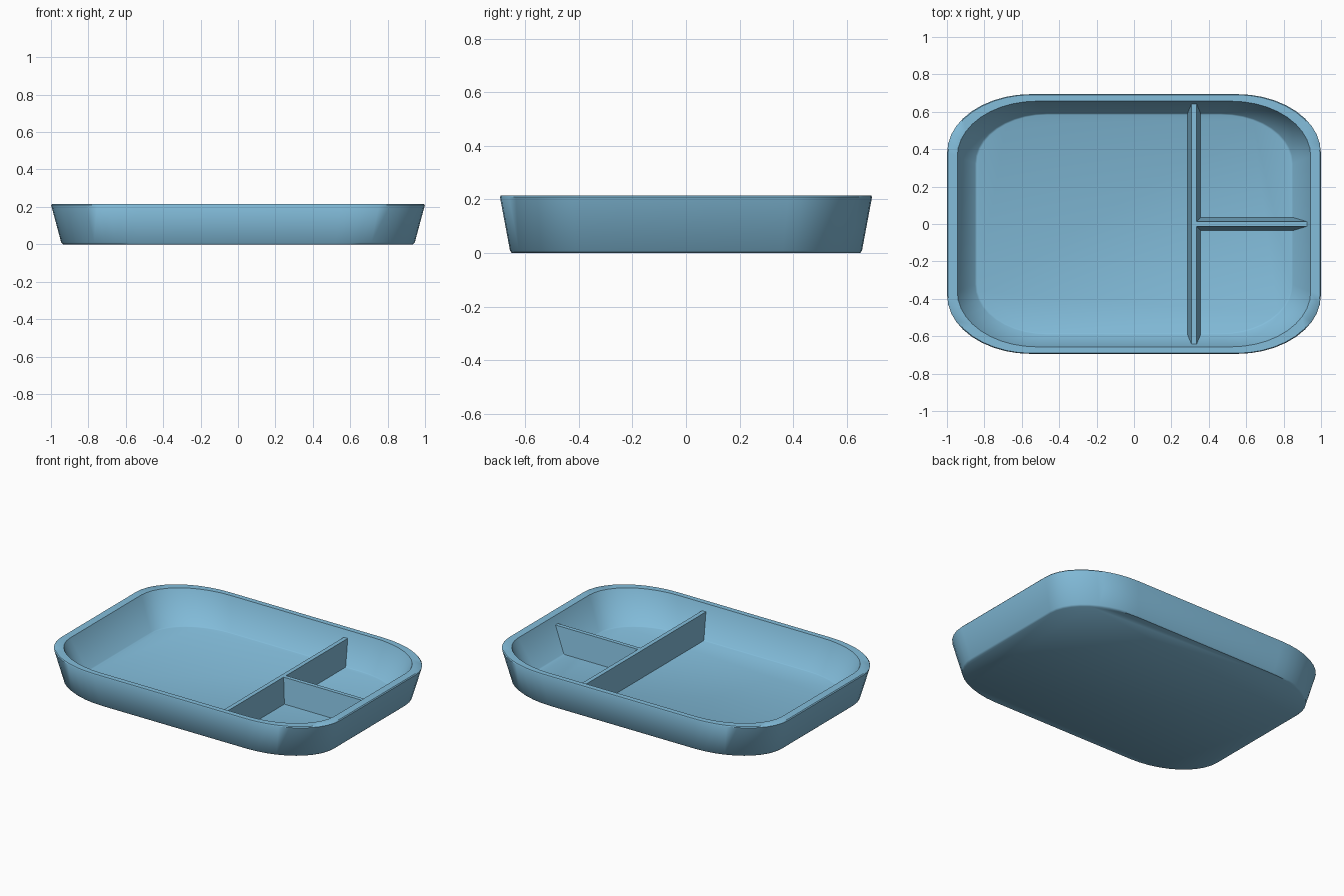
import bpy, bmesh
from math import cos, sin, pi, radians

cube = bpy.data.objects.get("Cube")
if cube:
    bpy.data.objects.remove(cube, do_unlink=True)

DEPTH = 0.695      # half depth for a half width of 1
CORNER = 0.45      # corner radius of the unit outline
STEPS = 10         # segments per corner

blue = bpy.data.materials.new("soft_blue")
blue.use_nodes = True
colour = (0.227, 0.509, 0.708, 1)
blue.diffuse_color = colour
blue.node_tree.nodes["Principled BSDF"].inputs["Base Color"].default_value = colour


def finish(bm, name, angle):
    bmesh.ops.recalc_face_normals(bm, faces=bm.faces)
    mesh = bpy.data.meshes.new(name)
    bm.to_mesh(mesh)
    bm.free()
    mesh.materials.append(blue)
    obj = bpy.data.objects.new(name, mesh)
    bpy.context.collection.objects.link(obj)
    bpy.ops.object.select_all(action='DESELECT')
    obj.select_set(True)
    bpy.context.view_layer.objects.active = obj
    bpy.ops.object.shade_smooth_by_angle(angle=radians(angle))
    return obj


def outline(scale):
    """Rounded rectangle, scaled about the centre."""
    points = []
    for quarter, (sx, sy) in enumerate([(1, 1), (-1, 1), (-1, -1), (1, -1)]):
        for i in range(STEPS + 1):
            a = (quarter + i / STEPS) * pi / 2
            x = sx * (1 - CORNER) + CORNER * cos(a)
            y = sy * (1 - CORNER) + CORNER * sin(a)
            points.append((x * scale, y * scale * DEPTH))
    return points


# Tray shell: outline scale and height, from the underside over the rim to the floor
profile = [(0.935, 0), (0.945, 0.009), (0.999, 0.209), (0.994, 0.215),
           (0.945, 0.215), (0.85, 0.014), (0.84, 0.01)]
bm = bmesh.new()
rings = [[bm.verts.new((x, y, z)) for x, y in outline(s)] for s, z in profile]
for low, high in zip(rings, rings[1:]):
    for i in range(len(low)):
        j = (i + 1) % len(low)
        bm.faces.new((low[i], low[j], high[j], high[i]))
bm.faces.new(rings[0])
bm.faces.new(rings[-1])
finish(bm, "tray", 48)


# Dividers: walls that thin towards the top and lean out with the tray sides
def divider(name, base, top):
    bm = bmesh.new()
    loops = []
    for (x0, x1, y0, y1), z in ((base, 0.008), (top, 0.17)):
        loops.append([bm.verts.new((x, y, z)) for x, y in
                      ((x0, y0), (x1, y0), (x1, y1), (x0, y1))])
    for i in range(4):
        j = (i + 1) % 4
        bm.faces.new((loops[0][i], loops[0][j], loops[1][j], loops[1][i]))
    for loop in loops:
        bm.faces.new(loop)
    finish(bm, name, 20)


divider("long_divider", (0.285, 0.357, -0.595, 0.595), (0.307, 0.335, -0.65, 0.65))
divider("short_divider", (0.32, 0.855, -0.036, 0.036), (0.32, 0.928, -0.013, 0.013))
